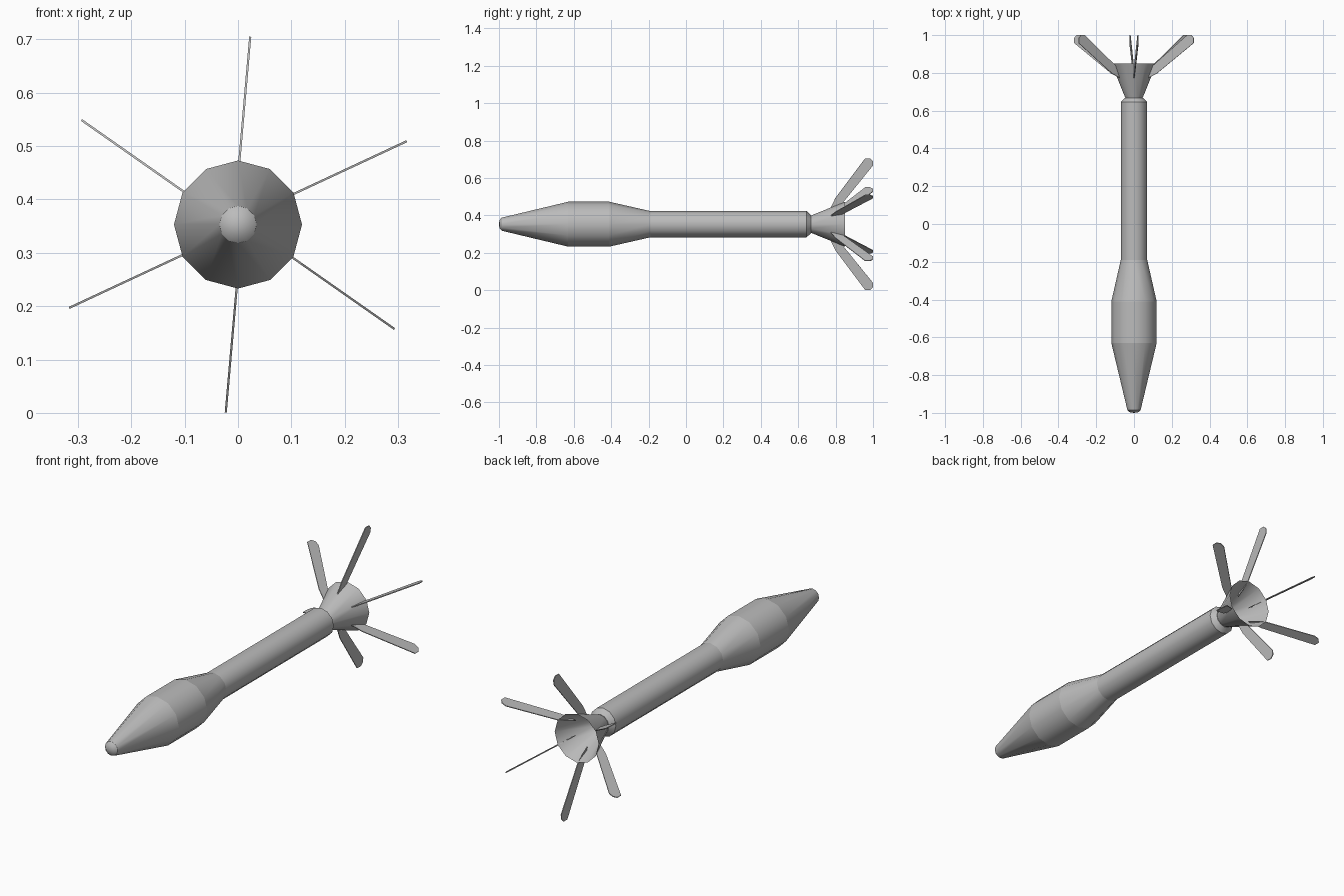
import bpy, bmesh, math
from mathutils import Matrix, Vector

if "Cube" in bpy.data.objects:
    bpy.data.objects.remove(bpy.data.objects["Cube"], do_unlink=True)

AXIS_Z = 0.353
SIDES = 12

grey = bpy.data.materials.new("metal_grey")
grey.use_nodes = True
colour = (0.5, 0.5, 0.5, 1)
grey.diffuse_color = colour
grey.node_tree.nodes["Principled BSDF"].inputs["Base Color"].default_value = colour


def finish(name, bm, smooth=True):
    mesh = bpy.data.meshes.new(name)
    bm.to_mesh(mesh)
    bm.free()
    mesh.materials.append(grey)
    for face in mesh.polygons:
        face.use_smooth = smooth
    obj = bpy.data.objects.new(name, mesh)
    bpy.context.collection.objects.link(obj)
    return obj


def lathe(name, profile):
    """Revolve (y, radius) points around the long axis."""
    bm = bmesh.new()
    rings = []
    for y, r in profile:
        if r == 0:
            rings.append([bm.verts.new((0, y, AXIS_Z))] * SIDES)
            continue
        angles = [2 * math.pi * i / SIDES for i in range(SIDES)]
        rings.append([bm.verts.new((r * math.cos(a), y, AXIS_Z + r * math.sin(a)))
                      for a in angles])
    for a, b in zip(rings, rings[1:]):
        for i in range(SIDES):
            j = (i + 1) % SIDES
            corners = list(dict.fromkeys((a[i], a[j], b[j], b[i])))
            bm.faces.new(corners)
    return finish(name, bm)


# Body sections, kept separate so the seams stay crisp
lathe("nose_tip", [(-1, 0), (-0.997, 0.022), (-0.985, 0.035)])
lathe("nose_cone", [(-0.985, 0.035), (-0.63, 0.12)])
lathe("warhead", [(-0.63, 0.12), (-0.41, 0.12)])
lathe("shoulder", [(-0.41, 0.12), (-0.19, 0.07)])
lathe("motor_tube", [(-0.19, 0.07), (0.645, 0.07)])
lathe("tube_end", [(0.645, 0.07), (0.668, 0.048)])
lathe("tube_end_cap", [(0.668, 0.048), (0.668, 0)])

# Open tail nozzle
lathe("nozzle", [(0.668, 0.046), (0.85, 0.12)])

# Six swept fins, each hinged on a nozzle edge and canted slightly
FIN = [(0.767, 0.074), (0.798, 0.139), (0.958, 0.353), (0.985, 0.353),
       (1.0, 0.338), (1.0, 0.315), (0.835, 0.11)]
HINGE = Vector((0, 0, 0.09))
cant = (Matrix.Translation(HINGE) @ Matrix.Rotation(math.radians(5), 4, "Y")
        @ Matrix.Translation(-HINGE))
for k in range(6):
    bm = bmesh.new()
    face = bm.faces.new([bm.verts.new((-0.002, y, r)) for y, r in FIN])
    extruded = bmesh.ops.extrude_face_region(bm, geom=[face])["geom"]
    moved = [v for v in extruded if isinstance(v, bmesh.types.BMVert)]
    bmesh.ops.translate(bm, verts=moved, vec=(0.004, 0, 0))
    bmesh.ops.recalc_face_normals(bm, faces=bm.faces)
    place = (Matrix.Translation((0, 0, AXIS_Z))
             @ Matrix.Rotation(math.radians(60 * k), 4, "Y") @ cant)
    bm.transform(place)
    finish(f"fin_{k + 1}", bm, smooth=False)
